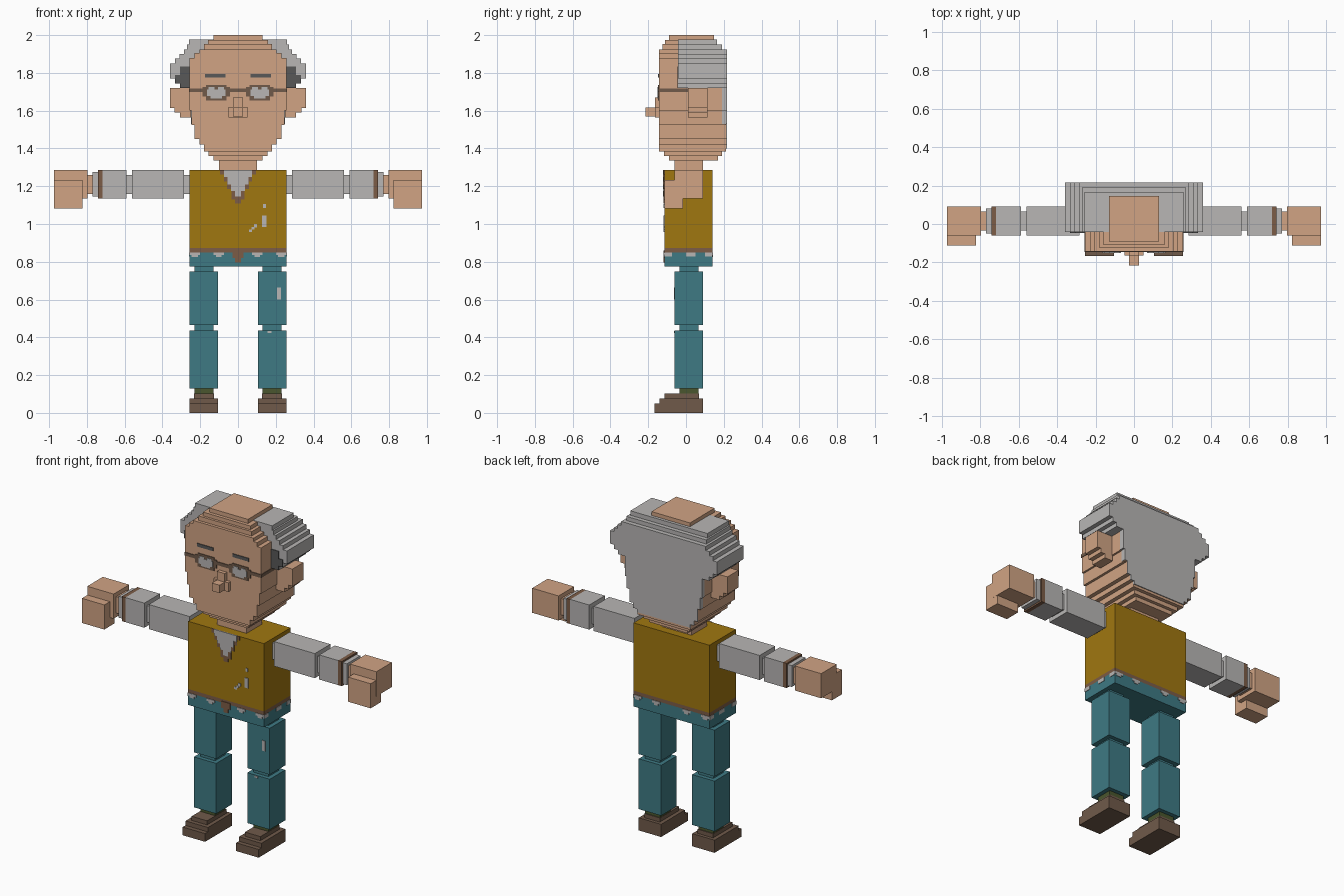
import bpy, bmesh


def material(name, r, g, b):
    lin = [((c / 255 + 0.055) / 1.055) ** 2.4 for c in (r, g, b)]
    m = bpy.data.materials.new(name)
    m.diffuse_color = (*lin, 1)
    return m


skin = material("skin", 209, 164, 132)
grey = material("light_grey", 184, 182, 181)
dark = material("dark_grey", 88, 88, 88)
mustard = material("mustard", 160, 119, 16)
teal = material("teal", 62, 122, 132)
brown = material("brown", 112, 90, 74)
trim = material("trim_brown", 124, 92, 70)
green = material("sock_green", 74, 86, 46)


def blocks(name, mat, boxes, mirror=False):
    """One object made of boxes given as (x0, x1, y0, y1, z0, z1)."""
    bm = bmesh.new()
    for x0, x1, y0, y1, z0, z1 in boxes:
        for s in ((1, -1) if mirror else (1,)):
            vs = bmesh.ops.create_cube(bm, size=1)["verts"]
            for v in vs:
                v.co.x = s * (x0 + x1) / 2 + v.co.x * (x1 - x0)
                v.co.y = (y0 + y1) / 2 + v.co.y * (y1 - y0)
                v.co.z = (z0 + z1) / 2 + v.co.z * (z1 - z0)
    me = bpy.data.meshes.new(name)
    bm.to_mesh(me)
    bm.free()
    me.materials.append(mat)
    ob = bpy.data.objects.new(name, me)
    bpy.context.collection.objects.link(ob)
    return ob


def front(y, rects):
    """Thin plates on a forward face at depth y, from (x0, x1, z0, z1)."""
    return [(a, b, y - 0.004, y + 0.002, c, d) for a, b, c, d in rects]


# Head: stacked slabs (half width, y front, y back, z bottom, z top)
head = [(0.10, -0.06, 0.09, 1.28, 1.34), (0.13, -0.09, 0.17, 1.335, 1.36),
        (0.155, -0.117, 0.19, 1.36, 1.385), (0.18, -0.143, 0.212, 1.385, 1.42),
        (0.205, -0.143, 0.212, 1.42, 1.45), (0.23, -0.143, 0.212, 1.45, 1.525),
        (0.245, -0.143, 0.212, 1.525, 1.60), (0.256, -0.143, 0.212, 1.60, 1.88),
        (0.23, -0.143, 0.2, 1.88, 1.905), (0.205, -0.143, 0.18, 1.905, 1.925),
        (0.18, -0.125, 0.16, 1.925, 1.952), (0.16, -0.11, 0.15, 1.952, 1.975),
        (0.13, -0.09, 0.147, 1.975, 2.0)]
blocks("head", skin, [(-w, w, a, b, c, d) for w, a, b, c, d in head])

# Hair: stepped slabs behind the face (half width, y back, z bottom, z top)
hair = [(0.307, 0.217, 1.72, 1.745), (0.333, 0.217, 1.745, 1.77),
        (0.36, 0.217, 1.77, 1.85), (0.333, 0.217, 1.85, 1.875),
        (0.31, 0.217, 1.875, 1.90), (0.285, 0.217, 1.90, 1.925),
        (0.27, 0.19, 1.925, 1.95), (0.26, 0.165, 1.95, 1.977)]
blocks("hair", grey, [(-w, w, -0.042, b, c, d) for w, b, c, d in hair])
blocks("hair_back", grey,
       [(-w, w, 0.19, 0.217, c, d) for w, c, d in
        [(0.259, 1.60, 1.72), (0.248, 1.53, 1.60)]] +
       [(-w, w, 0.208, 0.217, c, d) for w, c, d in
        [(0.23, 1.45, 1.53), (0.205, 1.42, 1.45), (0.18, 1.40, 1.42)]])
blocks("sideburn_shade", dark, front(-0.042, [
    (0.256, 0.307, 1.72, 1.745), (0.256, 0.333, 1.745, 1.79),
    (0.256, 0.307, 1.79, 1.835)]), True)

# Ears
blocks("ears", skin, [(0.25, 0.36, 0.01, 0.115, 1.615, 1.72),
                      (0.25, 0.335, 0.01, 0.115, 1.59, 1.615),
                      (0.25, 0.307, 0.01, 0.115, 1.565, 1.59)], True)

# Nose, brows and glasses
blocks("nose", skin, [(-0.05, 0.05, -0.165, -0.14, 1.565, 1.62),
                      (-0.026, 0.026, -0.165, -0.14, 1.62, 1.67),
                      (-0.026, 0.026, -0.215, -0.16, 1.57, 1.618)])
blocks("eyebrows", dark, front(-0.143, [(0.065, 0.175, 1.775, 1.795)]), True)
blocks("glasses_frame", brown, front(-0.143, [
    (0.06, 0.17, 1.655, 1.737), (0.042, 0.188, 1.675, 1.725),
    (0, 0.05, 1.698, 1.718), (0.18, 0.258, 1.698, 1.718)]) +
    [(0.25, 0.259, -0.145, 0.01, 1.698, 1.718)], True)
blocks("glasses_lenses", grey, front(-0.146, [
    (0.085, 0.145, 1.665, 1.678), (0.067, 0.163, 1.677, 1.712),
    (0.075, 0.105, 1.712, 1.724), (0.125, 0.155, 1.712, 1.724)]), True)

# Torso, belt and waist
W, F, B = 0.256, -0.115, 0.14
blocks("vest", mustard, [(-W, W, F, B, 0.872, 1.285)])
blocks("belt", trim, [(-W, W, F, B, 0.85, 0.872)])
blocks("waist", teal, [(-W, W, F, B, 0.775, 0.85)])
blocks("buckle", trim, front(F, [(-0.03, 0.03, 0.82, 0.86),
                                 (-0.015, 0.015, 0.797, 0.82)]))

# Light patches under the belt, on all four sides
patches = []
for a, b in [(0.075, 0.13), (0.2, 0.258)]:
    for y in (F, B):
        patches += [(a, b, y - 0.003, y + 0.003, 0.835, 0.85),
                    (a + 0.013, b - 0.013, y - 0.003, y + 0.003, 0.824, 0.835)]
for a, b in [(F, -0.075), (0.0, 0.05), (0.1, B)]:
    patches.append((W - 0.003, W + 0.003, a, b, 0.827, 0.85))
blocks("waist_patches", grey, patches, True)

# V neck: border steps with the shirt set over them
blocks("neck_border", trim, front(F, [
    (-0.095, 0.095, 1.262, 1.286), (-0.075, 0.075, 1.225, 1.262),
    (-0.058, 0.058, 1.185, 1.225), (-0.035, 0.035, 1.13, 1.185),
    (-0.015, 0.015, 1.108, 1.13)]))
blocks("shirt_front", grey, front(F - 0.003, [
    (-0.075, 0.075, 1.25, 1.287), (-0.055, 0.055, 1.21, 1.25),
    (-0.037, 0.037, 1.175, 1.21), (-0.017, 0.017, 1.145, 1.175)]))
blocks("vest_marks", grey, front(F, [
    (0.128, 0.152, 0.985, 1.045), (0.133, 0.147, 1.085, 1.105),
    (0.058, 0.075, 0.957, 0.972), (0.072, 0.088, 0.97, 0.985),
    (0.085, 0.1, 0.982, 1.0)]))

# Arms
Y0, Y1, Z0, Z1 = -0.06, 0.09, 1.135, 1.285
blocks("arms", grey, [(0.285, 0.56, Y0, Y1, Z0, Z1),
                      (0.59, 0.718, Y0, Y1, Z0, Z1),
                      (0.742, 0.77, Y0 + 0.01, Y1 - 0.01, Z0 + 0.01, Z1 - 0.01)], True)
blocks("arm_joints", grey, [(0.25, 0.29, Y0 + 0.025, Y1 - 0.025, Z0 + 0.025, Z1 - 0.025),
                            (0.555, 0.595, Y0 + 0.025, Y1 - 0.025, Z0 + 0.025, Z1 - 0.025)], True)
blocks("cuff_bands", trim, [(0.718, 0.742, Y0, Y1, Z0, Z1)], True)
blocks("hands", skin, [(0.765, 0.80, Y0 + 0.025, Y1 - 0.025, Z0 + 0.025, Z1 - 0.025),
                       (0.797, 0.975, Y0, Y1, Z0, Z1),
                       (0.823, 0.974, -0.113, -0.015, 1.082, 1.232)], True)

# Legs
blocks("legs", teal, [(0.105, W, Y0, Y1, 0.465, 0.748),
                      (0.105, W, Y0, Y1, 0.13, 0.437),
                      (0.13, 0.23, Y0 + 0.025, Y1 - 0.025, 0.74, 0.78),
                      (0.13, 0.23, Y0 + 0.025, Y1 - 0.025, 0.43, 0.47)], True)
blocks("leg_marks", grey, front(Y0, [(0.207, 0.228, 0.6, 0.663),
                                     (0.155, 0.178, 0.424, 0.434)]))
blocks("socks", green, [(0.13, 0.23, Y0 + 0.025, Y1 - 0.025, 0.09, 0.135)], True)

# Shoes
blocks("shoes", brown, [(0.105, W, -0.167, Y1, 0, 0.05),
                        (0.105, W, -0.14, Y1, 0.05, 0.077),
                        (0.128, 0.232, -0.115, Y1 - 0.02, 0.077, 0.102)], True)
